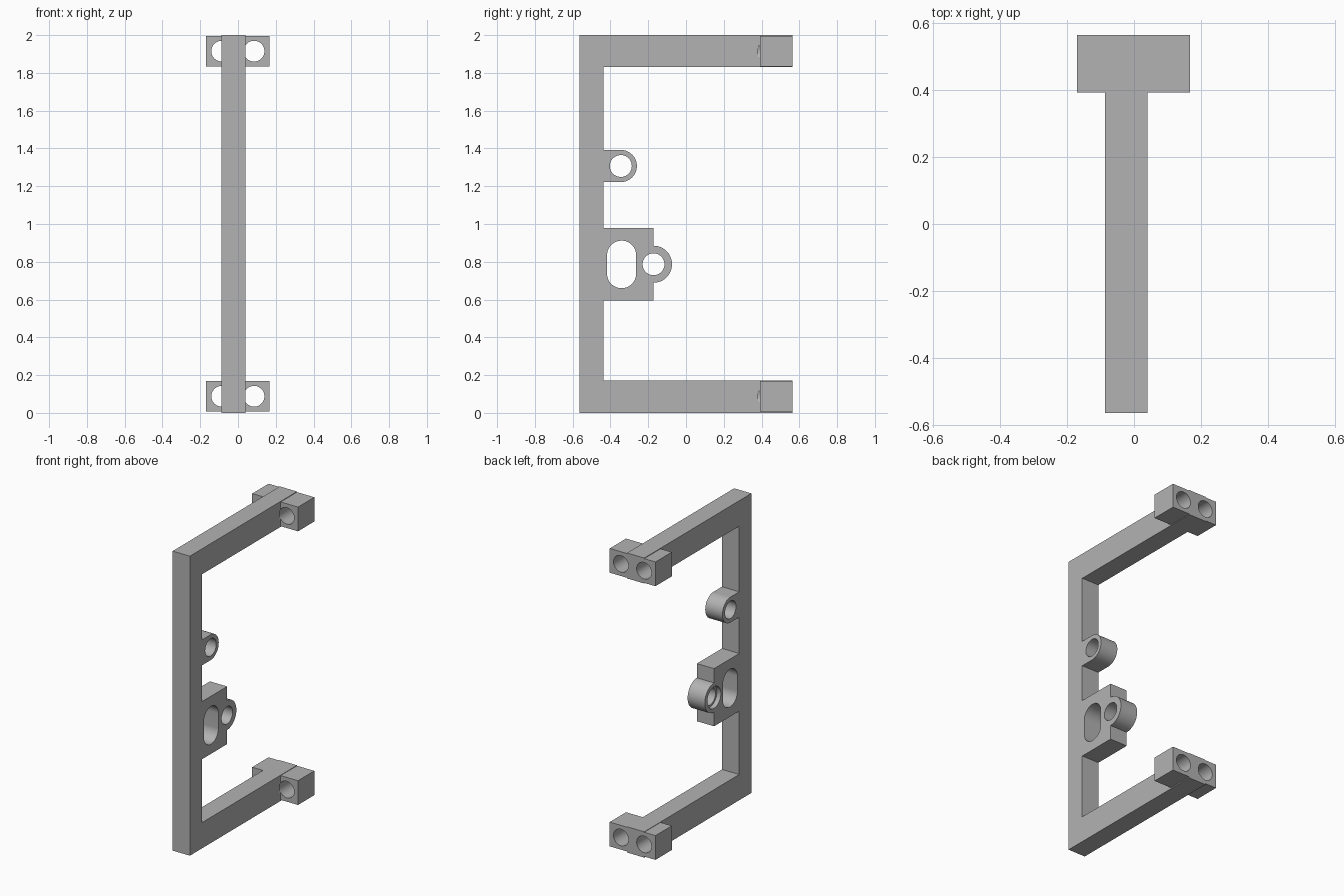
import bpy, bmesh
from math import sin, cos, pi, radians, acos, asin

if "Cube" in bpy.data.objects:
    bpy.data.objects.remove(bpy.data.objects["Cube"], do_unlink=True)

grey = bpy.data.materials.new("plain_grey")
grey.use_nodes = True
COLOUR = (0.45, 0.45, 0.45, 1)
grey.diffuse_color = COLOUR
grey.node_tree.nodes["Principled BSDF"].inputs["Base Color"].default_value = COLOUR

X0, X1 = -0.087, 0.04        # thickness of the frame
BACK = 0.565                 # half the depth
INNER = -0.437               # inner face of the upright


def arc(u, v, r, start, end, n=32):
    """Points on an arc, angles in radians."""
    return [(u + r * cos(start + (end - start) * i / n),
             v + r * sin(start + (end - start) * i / n)) for i in range(n + 1)]


def prism(name, points, lo, hi, axis="x"):
    """Extrude a (y, z) outline along x, or an (x, z) outline along y."""
    bm = bmesh.new()
    place = (lambda p: (lo, p[0], p[1])) if axis == "x" else (lambda p: (p[0], lo, p[1]))
    face = bm.faces.new([bm.verts.new(place(p)) for p in points])
    new = bmesh.ops.extrude_face_region(bm, geom=[face])["geom"]
    step = (hi - lo, 0, 0) if axis == "x" else (0, hi - lo, 0)
    bmesh.ops.translate(bm, vec=step, verts=[g for g in new if isinstance(g, bmesh.types.BMVert)])
    bmesh.ops.recalc_face_normals(bm, faces=bm.faces)
    mesh = bpy.data.meshes.new(name)
    bm.to_mesh(mesh)
    bm.free()
    mesh.materials.append(grey)
    obj = bpy.data.objects.new(name, mesh)
    bpy.context.collection.objects.link(obj)
    return obj


def combine(target, tool, operation):
    """Apply an exact boolean and remove the tool."""
    mod = target.modifiers.new("combine", "BOOLEAN")
    mod.object, mod.operation, mod.solver = tool, operation, "EXACT"
    bpy.context.view_layer.objects.active = target
    bpy.ops.object.modifier_apply(modifier=mod.name)
    bpy.data.objects.remove(tool, do_unlink=True)


def rectangle(u0, u1, v0, v1):
    return [(u0, v0), (u1, v0), (u1, v1), (u0, v1)]


# Bracket frame outline: upright, two arms, slotted plate with ring, upper lug
outline = [(-BACK, 0), (BACK, 0), (BACK, 0.172), (INNER, 0.172),
           (INNER, 0.595), (-0.172, 0.595)]
outline += arc(-0.172, 0.787, 0.098, -pi / 2, pi / 2)
outline += [(-0.172, 0.98), (INNER, 0.98), (INNER, 1.222)]
outline += arc(-0.345, 1.307, 0.085, -pi / 2, pi / 2)
outline += [(INNER, 1.392), (INNER, 1.83), (BACK, 1.83), (BACK, 2), (-BACK, 2)]
frame = prism("bracket_frame", outline, X0, X1)

# Cross blocks at the arm ends, each with two bores
for z0, z1 in ((0.007, 0.169), (1.834, 1.996)):
    combine(frame, prism("end_block", rectangle(-0.17, 0.168, z0, z1), 0.393, BACK, "y"), "UNION")
    for x in (-0.086, 0.085):
        bore = arc(x, (z0 + z1) / 2, 0.055, 0, 2 * pi, 48)[:-1]
        combine(frame, prism("bore", bore, 0.38, 0.6, "y"), "DIFFERENCE")

# Slot, ring hole with shallow counterbore, and upper lug hole
slot = arc(-0.341, 0.835, 0.077, 0, pi) + arc(-0.341, 0.737, 0.077, pi, 2 * pi)
cuts = [(slot, X0 - 0.1, X1 + 0.1),
        (arc(-0.172, 0.787, 0.058, 0, 2 * pi, 48)[:-1], X0 - 0.1, X1 + 0.1),
        (arc(-0.172, 0.787, 0.072, 0, 2 * pi, 48)[:-1], X0 - 0.1, X0 + 0.03),
        (arc(-0.345, 1.307, 0.058, 0, 2 * pi, 48)[:-1], X0 - 0.1, X1 + 0.1)]
for points, lo, hi in cuts:
    combine(frame, prism("hole", points, lo, hi), "DIFFERENCE")

# Smooth the round walls, keep the edges sharp
bpy.ops.object.select_all(action="DESELECT")
frame.select_set(True)
bpy.context.view_layer.objects.active = frame
bpy.ops.object.shade_smooth_by_angle(angle=radians(30))
